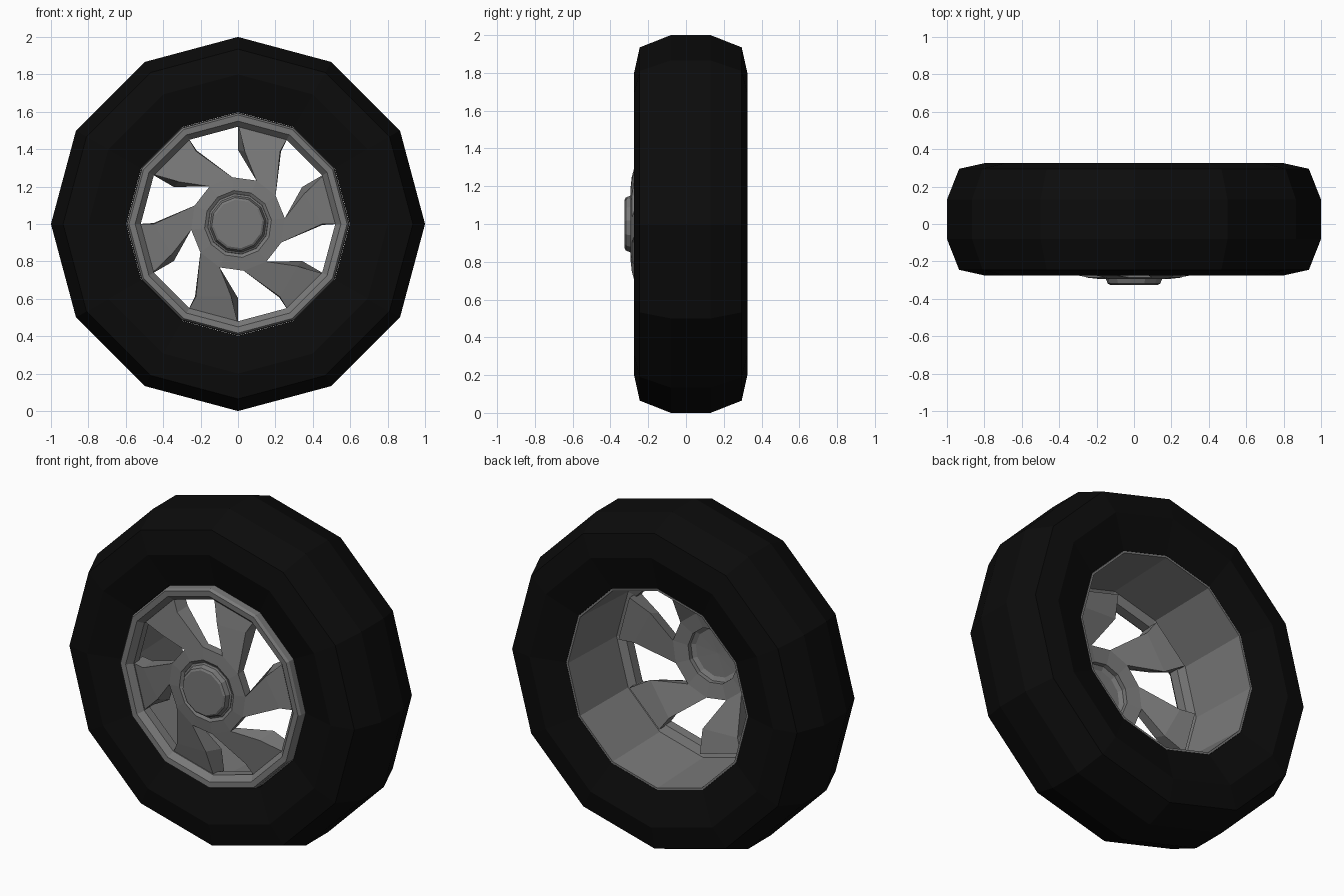
import bpy, bmesh, math

if "Cube" in bpy.data.objects:
    bpy.data.objects.remove(bpy.data.objects["Cube"])

N = 12


def material(name, c):
    m = bpy.data.materials.new(name)
    m.diffuse_color = (c, c, c, 1)
    m.use_nodes = True
    m.node_tree.nodes["Principled BSDF"].inputs["Base Color"].default_value = m.diffuse_color
    return m


rubber = material("black_rubber", 0.0035)
alloy = material("grey_alloy", 0.19)


def finish(name, bm, mat):
    bmesh.ops.remove_doubles(bm, verts=bm.verts, dist=1e-5)
    bmesh.ops.recalc_face_normals(bm, faces=bm.faces)
    me = bpy.data.meshes.new(name)
    bm.to_mesh(me)
    bm.free()
    me.materials.append(mat)
    ob = bpy.data.objects.new(name, me)
    bpy.context.collection.objects.link(ob)
    return ob


def revolve(name, profile, mat, phase=0.0):
    """Spin a closed (y, radius) profile around the axle."""
    bm = bmesh.new()
    rings = []
    for i in range(N):
        a = math.radians(phase) + i * math.tau / N
        rings.append([bm.verts.new((r * math.cos(a), y, 1 + r * math.sin(a)))
                      for y, r in profile])
    k = len(profile)
    for i in range(N):
        p, q = rings[i], rings[(i + 1) % N]
        for j in range(k):
            n = (j + 1) % k
            if profile[j][1] == 0 and profile[n][1] == 0:
                continue
            bm.faces.new((p[j], p[n], q[n], q[j]))
    bmesh.ops.dissolve_degenerate(bm, dist=1e-6, edges=bm.edges)
    return finish(name, bm, mat)


# Tire
half = [(0.245, 0.598), (0.30, 0.80), (0.27, 0.935), (0.105, 1.0)]
tire = [(0.025 - y, r) for y, r in half] + [(0.025 + y, r) for y, r in reversed(half)]
revolve("tire", tire, rubber)

# Rim barrel with front lip
revolve("rim", [(0.27, 0.597), (0.27, 0.585), (-0.16, 0.568), (-0.18, 0.522),
                (-0.235, 0.52), (-0.268, 0.55), (-0.27, 0.583), (-0.255, 0.593),
                (-0.20, 0.595)], alloy)

# Hub plate and centre cap
revolve("hub", [(-0.287, 0.252), (-0.295, 0.18), (-0.285, 0.163),
                (-0.25, 0.163), (-0.235, 0.252)], alloy, 7)
revolve("hub_cap", [(-0.275, 0.165), (-0.287, 0.162), (-0.292, 0.152), (-0.318, 0.142),
                    (-0.325, 0.13), (-0.325, 0.0), (-0.295, 0.0), (-0.29, 0.14)], alloy, 7)

# Six swept spokes: sections as front-left, front-right, back-right, back-left
d, e = [(0.252 * math.cos(math.radians(a)), 0.252 * math.sin(math.radians(a))) for a in (67, 37)]
sections = [
    [(0.0, -0.225, 0.535), (0.267, -0.225, 0.463), (0.267, -0.13, 0.463), (0.0, -0.13, 0.535)],
    [(0.037, -0.25, 0.387), (0.225, -0.25, 0.388), (0.23, -0.155, 0.388), (0.0, -0.155, 0.396)],
    [(d[0], -0.287, d[1]), (e[0], -0.287, e[1]), (e[0], -0.235, e[1]), (d[0], -0.235, d[1])],
]
bm = bmesh.new()
for s in range(6):
    c, n = math.cos(s * math.pi / 3), math.sin(s * math.pi / 3)
    loops = [[bm.verts.new((x * c - z * n, y, 1 + x * n + z * c)) for x, y, z in sec]
             for sec in sections]
    for p, q in zip(loops, loops[1:]):
        for j in range(4):
            k = (j + 1) % 4
            bm.faces.new((p[j], p[k], q[k], q[j]))
    bm.faces.new(loops[0])
    bm.faces.new(loops[-1][::-1])
finish("spokes", bm, alloy)
